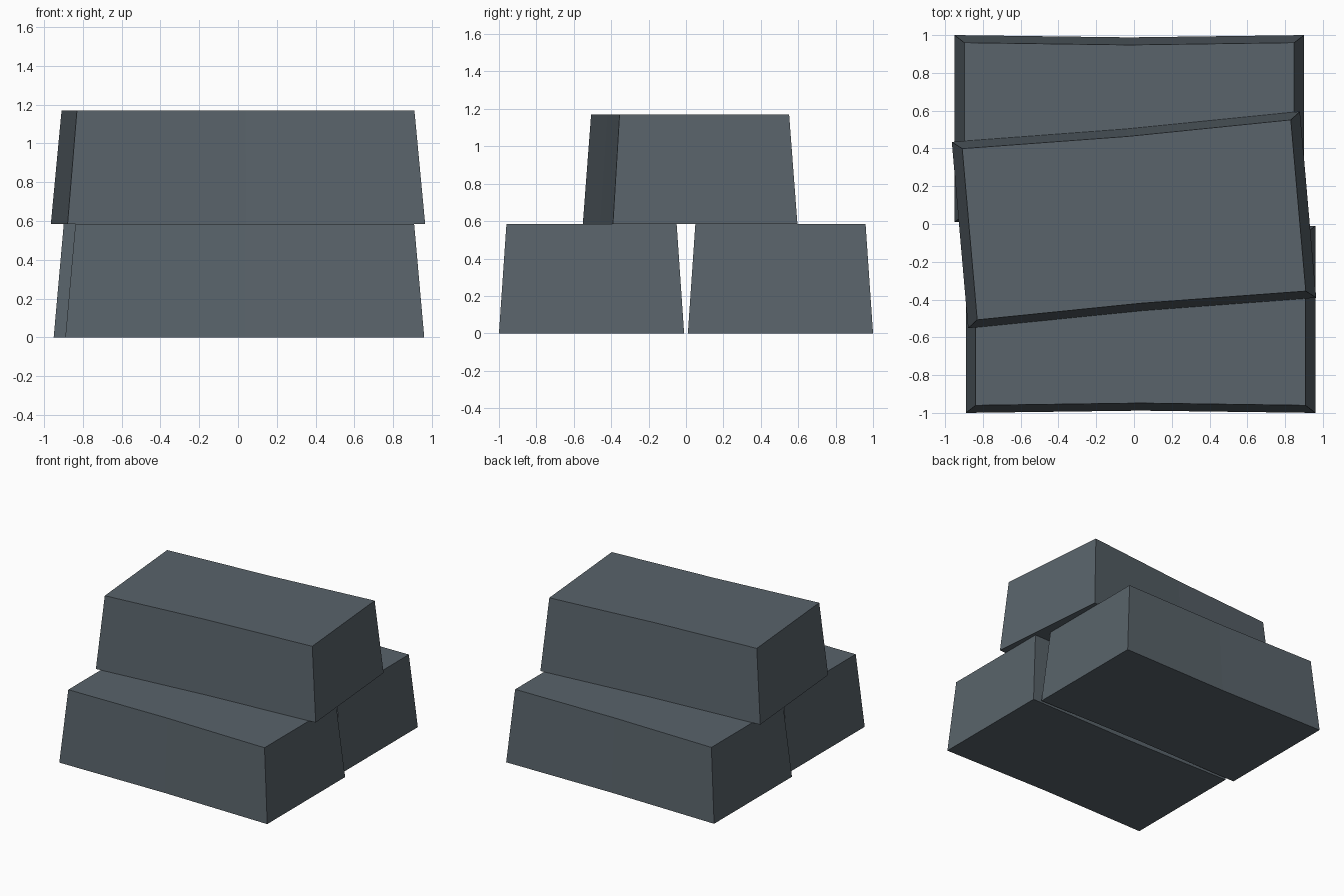
import bpy
import bmesh
from math import radians

cube = bpy.data.objects.get("Cube")
if cube:
    bpy.data.objects.remove(cube, do_unlink=True)

# Dull blue-grey metal
COLOR = (0.10, 0.125, 0.145, 1)
metal = bpy.data.materials.new("dark_grey_metal")
metal.use_nodes = True
metal.diffuse_color = COLOR
metal.node_tree.nodes["Principled BSDF"].inputs["Base Color"].default_value = COLOR

HALF_LENGTH, HALF_WIDTH, HEIGHT = 0.925, 0.495, 0.585
TAPER_X, TAPER_Y, WAIST = 0.052, 0.04, 0.012


def ring(bm, hx, hy, z):
    """Rectangle whose long sides are pinched slightly at the middle."""
    outline = [(-hx, -hy), (0, WAIST - hy), (hx, -hy),
               (hx, hy), (0, hy - WAIST), (-hx, hy)]
    return [bm.verts.new((x, y, z)) for x, y in outline]


def ingot(name, location, turn=0):
    """Tapered bar standing on its wide base."""
    bm = bmesh.new()
    base = ring(bm, HALF_LENGTH, HALF_WIDTH, 0)
    top = ring(bm, HALF_LENGTH - TAPER_X, HALF_WIDTH - TAPER_Y, HEIGHT)
    bm.faces.new(top)
    bm.faces.new(base[::-1])
    for i in range(6):
        j = (i + 1) % 6
        bm.faces.new((base[i], base[j], top[j], top[i]))
    mesh = bpy.data.meshes.new(name)
    bm.to_mesh(mesh)
    bm.free()
    mesh.materials.append(metal)
    obj = bpy.data.objects.new(name, mesh)
    obj.location = location
    obj.rotation_euler.z = radians(turn)
    bpy.context.collection.objects.link(obj)


# Two bars side by side, a third laid askew across them
ingot("front_ingot", (0.035, -0.505, 0))
ingot("back_ingot", (-0.025, 0.505, 0))
ingot("top_ingot", (0, 0.022, HEIGHT), 5)
